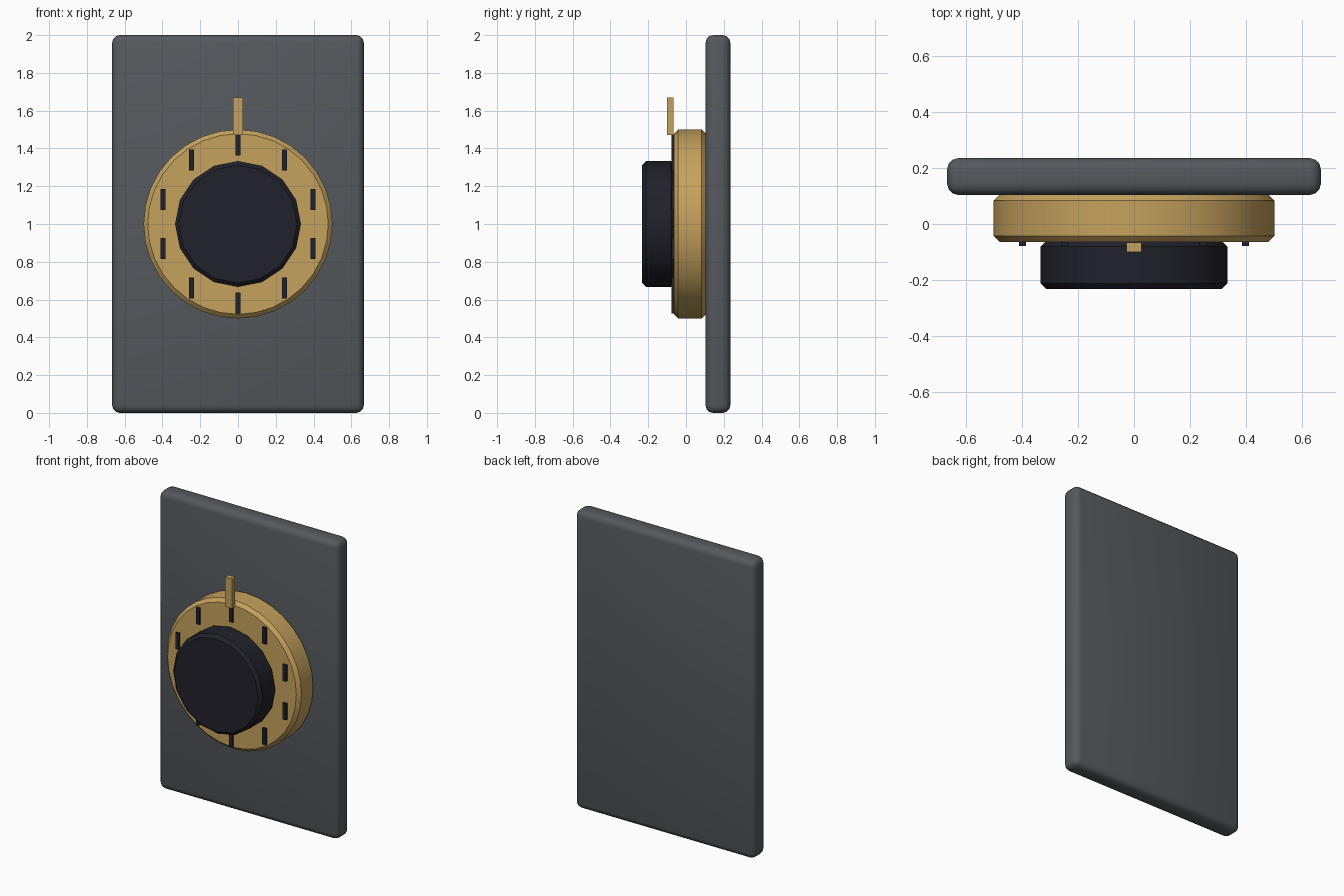
import bpy
import math

cube = bpy.data.objects.get("Cube")
if cube:
    bpy.data.objects.remove(cube, do_unlink=True)


def material(name, rgb):
    m = bpy.data.materials.new(name)
    m.use_nodes = True
    m.diffuse_color = (*rgb, 1)
    m.node_tree.nodes["Principled BSDF"].inputs["Base Color"].default_value = (*rgb, 1)
    return m


slate = material("slate grey", (0.09, 0.10, 0.11))
brass = material("brass", (0.56, 0.36, 0.11))
ink = material("blue black", (0.015, 0.015, 0.024))


def finish(name, mat, bevel, segments):
    ob = bpy.context.object
    ob.name = name
    ob.data.materials.append(mat)
    bpy.ops.object.transform_apply(location=False, rotation=True, scale=True)
    if bevel:
        mod = ob.modifiers.new("Bevel", "BEVEL")
        mod.width = bevel
        mod.segments = segments
        mod.limit_method = "ANGLE"
        mod.angle_limit = math.radians(40)
        bpy.ops.object.modifier_apply(modifier=mod.name)
        bpy.ops.object.shade_smooth_by_angle(angle=math.radians(35))
    return ob


def box(name, mat, centre, size, bevel=0, segments=1):
    bpy.ops.mesh.primitive_cube_add(size=1, location=centre)
    bpy.context.object.scale = size
    return finish(name, mat, bevel, segments)


def disc(name, mat, radius, front, back, sides, bevel):
    # Cylinder with its axis along y
    bpy.ops.mesh.primitive_cylinder_add(
        vertices=sides, radius=radius, depth=back - front,
        location=(0, (front + back) / 2, 1), rotation=(math.pi / 2, 0, 0))
    return finish(name, mat, bevel, 1)


# Wall plate with rounded edges
box("back_plate", slate, (0, 0.169, 1), (1.332, 0.131, 2), 0.04, 3)

# Dial ring and turning knob
disc("dial_ring", brass, 0.5, -0.064, 0.105, 32, 0.022)
disc("knob", ink, 0.333, -0.232, -0.06, 16, 0.02)

# Ten upright tick marks around the dial
for i in range(10):
    a = math.tau * i / 10
    box(f"tick_{i + 1}", ink,
        (0.418 * math.sin(a), -0.068, 1 + 0.418 * math.cos(a)),
        (0.026, 0.02, 0.11))

# Pointer above the dial
box("pointer", brass, (0, -0.083, 1.57), (0.052, 0.033, 0.2))
